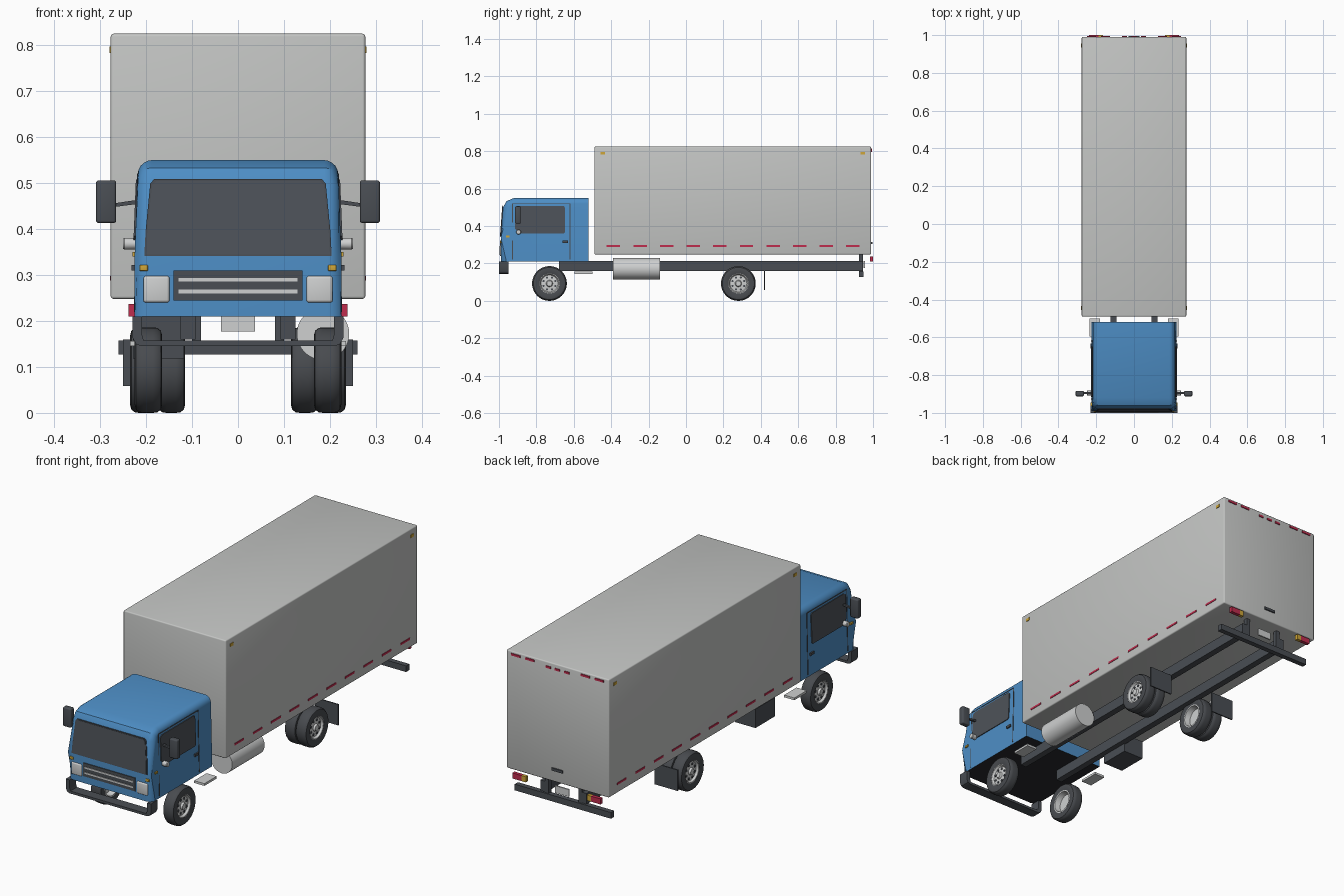
import bpy, bmesh, math
from mathutils import Vector

if "Cube" in bpy.data.objects:
    bpy.data.objects.remove(bpy.data.objects["Cube"])


def material(name, r, g, b):
    m = bpy.data.materials.new(name)
    m.diffuse_color = (r, g, b, 1)
    m.use_nodes = True
    m.node_tree.nodes["Principled BSDF"].inputs["Base Color"].default_value = m.diffuse_color
    return m


BLUE = material("cab_blue", 0.075, 0.27, 0.56)
GREY = material("box_grey", 0.55, 0.56, 0.55)
DARK = material("chassis_dark", 0.068, 0.076, 0.088)
GLASS = material("window_dark", 0.075, 0.085, 0.1)
TYRE = material("tyre_dark", 0.065, 0.07, 0.078)
LIGHT = material("light_metal", 0.62, 0.63, 0.63)
RED = material("reflector_red", 0.52, 0.025, 0.075)
AMBER = material("lamp_amber", 0.62, 0.38, 0.04)
BLACK = material("underside_black", 0.02, 0.022, 0.026)


def finish(name, bm, *mats):
    bmesh.ops.recalc_face_normals(bm, faces=bm.faces[:])
    me = bpy.data.meshes.new(name)
    bm.to_mesh(me)
    bm.free()
    for m in mats:
        me.materials.append(m)
    me.shade_smooth()
    me.set_sharp_from_angle(angle=math.radians(32))
    ob = bpy.data.objects.new(name, me)
    bpy.context.collection.objects.link(ob)
    return ob


def box(name, x, y, z, mat, bevel=0.0):
    """Box from (min, max) ranges, optionally with rounded edges."""
    bm = bmesh.new()
    bmesh.ops.create_cube(bm, size=1)
    for v in bm.verts:
        for i, (a, b) in enumerate((x, y, z)):
            v.co[i] = (a + b) / 2 + v.co[i] * (b - a)
    if bevel:
        bmesh.ops.bevel(bm, geom=bm.edges[:], offset=bevel, segments=3, profile=0.5, affect='EDGES')
    return finish(name, bm, mat)


def pair(name, x, y, z, mat, bevel=0.0):
    """The same box on both sides of the truck."""
    box(name + "_right", x, y, z, mat, bevel)
    box(name + "_left", (-x[1], -x[0]), y, z, mat, bevel)


def prism(name, pts, offset, mat):
    """Flat outline extruded along an offset."""
    bm = bmesh.new()
    a = [bm.verts.new(p) for p in pts]
    b = [bm.verts.new(Vector(p) + Vector(offset)) for p in pts]
    bm.faces.new(a)
    bm.faces.new(b)
    for i in range(len(a)):
        j = (i + 1) % len(a)
        bm.faces.new((a[i], a[j], b[j], b[i]))
    return finish(name, bm, mat)


def lathe(name, profile, cx, y, z, s, mat, n=40):
    """Closed (radius, x) profile turned around an x-aligned axis."""
    bm = bmesh.new()
    rings = []
    for k in range(n):
        a = math.tau * k / n
        rings.append([bm.verts.new((s * (cx + x), y + r * math.cos(a), z + r * math.sin(a)))
                      for r, x in profile])
    for k in range(n):
        p, q = rings[k], rings[(k + 1) % n]
        for i in range(len(profile)):
            j = (i + 1) % len(profile)
            bm.faces.new((p[i], p[j], q[j], q[i]))
    bmesh.ops.remove_doubles(bm, verts=bm.verts[:], dist=1e-5)
    return finish(name, bm, mat)


# cab shell: side profile extruded across, rounded on the front, roof and side edges
bm = bmesh.new()
prof = [(-0.52, 0.21), (-0.99, 0.21), (-0.99, 0.34), (-0.978, 0.50), (-0.96, 0.533),
        (-0.92, 0.55), (-0.52, 0.55)]
left, right = ([bm.verts.new((s * (0.225 - max(0, z - 0.35) * 0.04), y, z)) for y, z in prof] for s in (-1, 1))
bm.faces.new(left)
bm.faces.new(right)
for i in range(7):
    j = (i + 1) % 7
    bm.faces.new((left[i], left[j], right[j], right[i]))
edges = [bm.edges.get((side[i], side[i + 1])) for side in (left, right) for i in range(1, 6)]
bmesh.ops.bevel(bm, geom=edges, offset=0.03, segments=5, profile=0.5, affect='EDGES')
bmesh.ops.recalc_face_normals(bm, faces=bm.faces[:])
for f in bm.faces:
    f.material_index = 1 if f.normal.z < -0.9 else 0
finish("cab", bm, BLUE, BLACK)


def front_y(z):
    return -0.99 + max(0, z - 0.34) * 0.075


# windscreen with seal
for name, g, t, mat in (("windscreen_seal", 0.004, 0.003, DARK), ("windscreen", 0, 0.005, GLASS)):
    outline = [(-0.2, 0.345), (0.2, 0.345), (0.197, 0.40), (0.187, 0.495), (0.178, 0.505),
               (-0.178, 0.505), (-0.187, 0.495), (-0.197, 0.40)]
    prism(name, [(x + math.copysign(g, x), front_y(z), z + math.copysign(g, z - 0.42)) for x, z in outline],
          (0, -t, 0), mat)

# grille, headlamps and indicators
box("grille", (-0.14, 0.14), (-0.994, -0.98), (0.245, 0.31), DARK)
for i, z in enumerate((0.264, 0.29)):
    box(f"grille_bar_{i}", (-0.13, 0.13), (-0.997, -0.985), (z - 0.004, z + 0.004), LIGHT)
pair("headlamp", (0.149, 0.206), (-0.996, -0.96), (0.24, 0.298), LIGHT, 0.006)
pair("indicator", (0.196, 0.214), (-0.994, -0.96), (0.309, 0.322), AMBER, 0.002)
pair("side_indicator", (0.22, 0.23), (-0.963, -0.945), (0.34, 0.35), AMBER)

for s, side in ((1, "right"), (-1, "left")):
    def side_x(z):
        return s * (0.2245 - max(0, z - 0.35) * 0.04)

    # door seams, side window and handle
    def panel(name, pts, t, mat):
        prism(f"{name}_{side}", [(side_x(z), y, z) for y, z in pts], (s * t, 0, 0), mat)

    for i, (y0, y1, z0, z1) in enumerate(((-0.929, -0.925, 0.22, 0.52), (-0.622, -0.618, 0.22, 0.52),
                                          (-0.925, -0.622, 0.517, 0.521))):
        panel(f"door_seam_{i}", [(y0, z0), (y1, z0), (y1, z1), (y0, z1)], 0.002, DARK)
    panel("side_window", [(-0.915, 0.385), (-0.88, 0.36), (-0.655, 0.36), (-0.648, 0.367), (-0.648, 0.50),
                          (-0.655, 0.508), (-0.90, 0.508), (-0.915, 0.50)], 0.004, GLASS)
    panel("door_handle", [(-0.66, 0.31), (-0.632, 0.31), (-0.632, 0.322), (-0.66, 0.322)], 0.007, DARK)

    # mirror on its arm, and round side lamp
    prism(f"mirror_arm_{side}", [(s * 0.215, -0.9, 0.455), (s * 0.27, -0.9, 0.448), (s * 0.27, -0.9, 0.456),
                                 (s * 0.215, -0.9, 0.464)], (0, 0.01, 0), DARK)
    lathe(f"side_lamp_{side}", [(0, 0), (0.012, 0), (0.013, 0.024), (0.011, 0.027), (0, 0.027)],
          0.223, -0.895, 0.368, s, LIGHT, 20)

    # wheels: single in front, double behind
    for label, cx, y in (("front", 0.195, -0.73), ("rear_outer", 0.205, 0.28), ("rear_inner", 0.145, 0.28)):
        tag = f"{label}_{side}"
        lathe("tyre_" + tag, [(0.054, -0.025), (0.075, -0.03), (0.086, -0.027), (0.092, -0.019), (0.093, -0.01),
                              (0.093, 0.01), (0.092, 0.019), (0.086, 0.027), (0.075, 0.03), (0.054, 0.025)],
              cx, y, 0.093, s, TYRE)
        lathe("rim_" + tag, [(0, 0.026), (0.014, 0.026), (0.018, 0.017), (0.045, 0.014), (0.051, 0.024),
                             (0.057, 0.025), (0.057, -0.026), (0.051, -0.026), (0.046, 0.002), (0, 0.002)],
              cx, y, 0.093, s, LIGHT)
        if label != "rear_inner":
            for k in range(8):
                a = math.tau * (k + 0.5) / 8
                lathe(f"rim_hole_{k}_{tag}", [(0, 0.012), (0.006, 0.012), (0.006, 0.018), (0, 0.018)],
                      cx, y + 0.034 * math.cos(a), 0.093 + 0.034 * math.sin(a), s, DARK, 10)

    # reflectors and marker lamps along the body side
    for i in range(10):
        y = -0.388 + i * 0.1423
        prism(f"side_reflector_{i}_{side}", [(s * 0.276, y - 0.036, 0.288), (s * 0.276, y + 0.036, 0.288),
                                             (s * 0.276, y + 0.036, 0.298), (s * 0.276, y - 0.036, 0.298)],
              (s * 0.003, 0, 0), RED)
    for i, y in enumerate((-0.445, 0.945)):
        prism(f"side_marker_{i}_{side}", [(s * 0.276, y - 0.011, 0.783), (s * 0.276, y + 0.011, 0.783),
                                          (s * 0.276, y + 0.011, 0.797), (s * 0.276, y - 0.011, 0.797)],
              (s * 0.004, 0, 0), AMBER)

pair("mirror", (0.265, 0.309), (-0.912, -0.884), (0.413, 0.506), DARK, 0.006)
pair("cab_step", (0.18, 0.235), (-0.595, -0.5), (0.145, 0.156), LIGHT)

# cargo body
box("cargo_box", (-0.277, 0.277), (-0.49, 0.99), (0.248, 0.825), GREY, 0.006)
box("rear_handle", (-0.03, 0.03), (0.985, 0.996), (0.303, 0.316), DARK)
for i, (x, z) in enumerate(((-0.225, 0.81), (-0.15, 0.81), (-0.05, 0.80), (0, 0.80), (0.05, 0.80),
                            (0.15, 0.81), (0.225, 0.81))):
    w = 0.013 if abs(x) < 0.1 else 0.024
    box(f"rear_reflector_{i}", (x - w, x + w), (0.987, 0.994), (z - 0.005, z + 0.005), RED)

# chassis, bumpers and mud flaps
pair("chassis_rail", (0.093, 0.125), (-0.68, 0.945), (0.16, 0.212), DARK)
u = [(0.23, 0.21), (0.23, 0.165), (0.222, 0.15), (0.21, 0.145)]
v = [(0.205, 0.157), (0.209, 0.17), (0.209, 0.21)]
outline = u + [(-x, z) for x, z in u[::-1]] + [(-x, z) for x, z in v[::-1]] + v
prism("front_bumper", [(x, -1.0, z) for x, z in outline], (0, 0.05, 0), DARK)
box("rear_bumper", (-0.26, 0.26), (0.925, 0.95), (0.127, 0.157), DARK)
pair("bumper_support", (0.08, 0.1), (0.925, 0.945), (0.13, 0.25), DARK)
pair("mud_flap", (0.125, 0.25), (0.416, 0.422), (0.058, 0.16), DARK)

# tail lamps and blank plate
pair("tail_lamp_red", (0.188, 0.238), (0.983, 1.0), (0.21, 0.237), RED)
pair("tail_lamp_amber", (0.165, 0.188), (0.983, 1.0), (0.21, 0.237), AMBER)
box("rear_plate", (-0.037, 0.037), (0.95, 0.957), (0.177, 0.212), LIGHT)

# battery box and fuel tank
box("battery_box", (-0.228, -0.118), (-0.36, -0.21), (0.118, 0.21), DARK)
bm = bmesh.new()
bmesh.ops.create_cone(bm, cap_ends=True, segments=40, radius1=0.057, radius2=0.057, depth=0.25)
for w in bm.verts:
    w.co = (0.185 + w.co.x, -0.265 + w.co.z, 0.172 + w.co.y)
finish("fuel_tank", bm, LIGHT)
